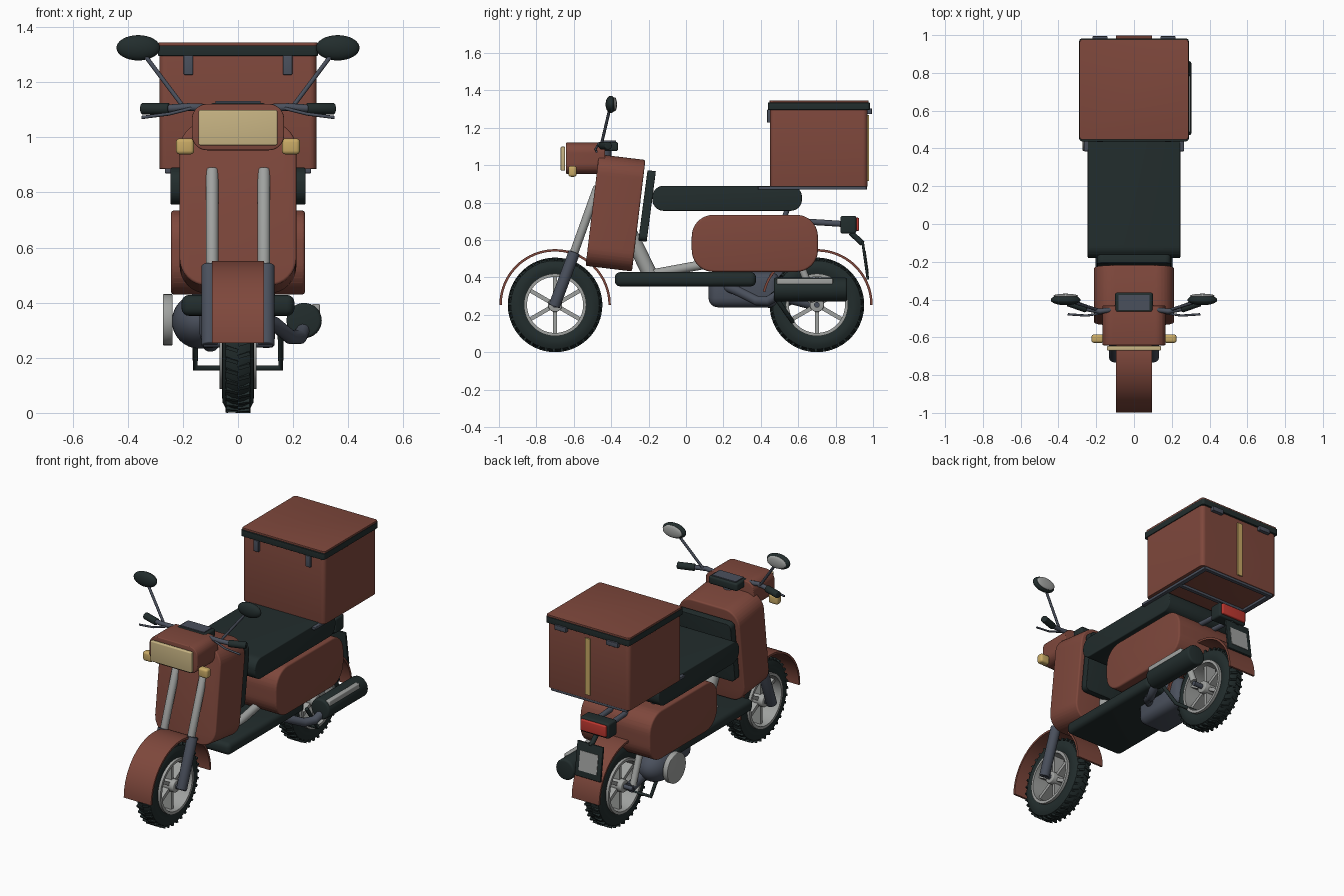
import bpy, bmesh, math
from mathutils import Matrix, Vector

if "Cube" in bpy.data.objects:
    bpy.data.objects.remove(bpy.data.objects["Cube"])


def colour(name, r, g, b):
    m = bpy.data.materials.new(name)
    m.diffuse_color = (r, g, b, 1)
    m.use_nodes = True
    m.node_tree.nodes["Principled BSDF"].inputs["Base Color"].default_value = m.diffuse_color
    return m


RED = colour("brick red paint", 0.21, 0.064, 0.045)
BLACK = colour("black rubber", 0.016, 0.026, 0.026)
STEEL = colour("blue grey metal", 0.068, 0.08, 0.108)
SILVER = colour("light grey metal", 0.35, 0.36, 0.35)
CREAM = colour("cream lens", 0.58, 0.46, 0.23)
AMBER = colour("amber lens", 0.58, 0.40, 0.13)
LAMP = colour("red lens", 0.52, 0.04, 0.03)


def finish(bm, name, mat, mirror=False):
    bmesh.ops.recalc_face_normals(bm, faces=bm.faces)
    me = bpy.data.meshes.new(name)
    bm.to_mesh(me)
    bm.free()
    ob = bpy.data.objects.new(name, me)
    bpy.context.collection.objects.link(ob)
    me.materials.append(mat)
    bpy.ops.object.select_all(action='DESELECT')
    ob.select_set(True)
    bpy.context.view_layer.objects.active = ob
    bpy.ops.object.shade_smooth_by_angle(angle=math.radians(40))
    if mirror:
        ob.modifiers.new("mirror", 'MIRROR').use_mirror_merge = False
    return ob


def bevel(bm, edges, r, seg):
    bmesh.ops.bevel(bm, geom=edges, offset=r, segments=seg, profile=0.5,
                    affect='EDGES', clamp_overlap=True)


def box(name, mat, c, size, r=0.0, side=0.0, axis=0, tilt=0.0, mirror=False, seg=4):
    """Box; side rounds the edges along axis first, then r rounds the rest."""
    bm = bmesh.new()
    bmesh.ops.create_cube(bm, size=1, matrix=Matrix.Diagonal((*size, 1)))
    if side:
        bevel(bm, [e for e in bm.edges
                   if abs((e.verts[0].co - e.verts[1].co).normalized()[axis]) > 0.9], side, 8)
        h = size[axis] / 2 - 1e-4
        rest = [e for e in bm.edges if all(abs(v.co[axis]) > h for v in e.verts)]
    else:
        rest = bm.edges[:]
    if r:
        bevel(bm, rest, r, seg)
    bm.transform(Matrix.Translation(c) @ Matrix.Rotation(tilt, 4, 'X'))
    return finish(bm, name, mat, mirror)


def rod(name, mat, a, b, r, round_=0.0, mirror=False, n=24):
    """Cylinder between two points."""
    a, b = Vector(a), Vector(b)
    d = b - a
    bm = bmesh.new()
    bmesh.ops.create_cone(bm, cap_ends=True, segments=n, radius1=r, radius2=r, depth=d.length)
    if round_:
        caps = {e for f in bm.faces if len(f.verts) > 4 for e in f.edges}
        bevel(bm, list(caps), round_, 3)
    bm.transform(Matrix.Translation((a + b) / 2) @ d.to_track_quat('Z', 'Y').to_matrix().to_4x4())
    return finish(bm, name, mat, mirror)


def ball(name, mat, c, radii, mirror=False):
    bm = bmesh.new()
    bmesh.ops.create_uvsphere(bm, u_segments=32, v_segments=16, radius=1,
                              matrix=Matrix.Translation(c) @ Matrix.Diagonal((*radii, 1)))
    return finish(bm, name, mat, mirror)


def pipe(name, mat, pts, r, sides=(1,)):
    """Bent round tube."""
    for s in sides:
        cu = bpy.data.curves.new(name, 'CURVE')
        cu.dimensions = '3D'
        cu.bevel_depth, cu.bevel_resolution, cu.use_fill_caps = r, 4, True
        sp = cu.splines.new('POLY')
        sp.points.add(len(pts) - 1)
        for p, (x, y, z) in zip(sp.points, pts):
            p.co = (s * x, y, z, 1)
        cu.materials.append(mat)
        bpy.context.collection.objects.link(bpy.data.objects.new(name, cu))


def sweep(name, mat, profile, cy, cz, a0=0, a1=360, n=64):
    """Turn an (x, radius) outline around a sideways axle."""
    full = a1 - a0 == 360
    bm = bmesh.new()
    rings = []
    for i in range(n if full else n + 1):
        a = math.radians(a0 + (a1 - a0) * i / n)
        rings.append([bm.verts.new((x, cy + r * math.cos(a), cz + r * math.sin(a)))
                      for x, r in profile])
    k = len(profile)
    for i in range(n):
        p, q = rings[i], rings[(i + 1) % len(rings)]
        for j in range(k):
            bm.faces.new((p[j], p[(j + 1) % k], q[(j + 1) % k], q[j]))
    if not full:
        bm.faces.new(rings[0])
        bm.faces.new(rings[-1])
    return finish(bm, name, mat)


# Wheels and fenders
TYRE = [(-.05, .165), (-.058, .19), (-.056, .215), (-.045, .236), (-.02, .246),
        (.02, .246), (.045, .236), (.056, .215), (.058, .19), (.05, .165)]
RIM = [(-.068, .15), (-.068, .167), (.068, .167), (.068, .15)]
FENDER = [(-.095, .285), (-.095, .298), (.095, .298), (.095, .285)]
AZ = 0.253
for tag, cy, a0, a1 in (("front", -.7, 0, 180), ("rear", .7, 0, 166)):
    sweep(tag + "_tyre", BLACK, TYRE, cy, AZ)
    sweep(tag + "_rim", SILVER, RIM, cy, AZ)
    sweep(tag + "_fender", RED, FENDER, cy, AZ, a0, a1, 40)
    rod(tag + "_hub", SILVER, (-.065, cy, AZ), (.065, cy, AZ), .038, .005)
    rod(tag + "_axle", STEEL, (-.125, cy, AZ), (.125, cy, AZ), .015)
    spokes, tread = bmesh.new(), bmesh.new()
    for i in range(6):
        turn = Matrix.Translation((0, cy, AZ)) @ Matrix.Rotation(i * math.pi / 3, 4, 'X')
        bmesh.ops.create_cube(spokes, size=1, matrix=turn @ Matrix.Translation((0, 0, .095))
                              @ Matrix.Diagonal((.07, .022, .125, 1)))
    for i in range(72):
        turn = Matrix.Translation((0, cy, AZ)) @ Matrix.Rotation(i * math.pi / 36, 4, 'X')
        bmesh.ops.create_cube(tread, size=1, matrix=turn
                              @ Matrix.Translation(((-1) ** i * .022, 0, .243))
                              @ Matrix.Rotation((-1) ** i * .3, 4, 'Z')
                              @ Matrix.Diagonal((.045, .013, .019, 1)))
    finish(spokes, tag + "_spokes", SILVER)
    finish(tread, tag + "_tread", BLACK)

# Front fork
rod("fork_lower", STEEL, (.102, -.705, .245), (.102, -.597, .535), .031, .004, True)
rod("fork_upper", SILVER, (.094, -.61, .50), (.094, -.472, .885), .023, .006, True)

# Front shield, leg guard, frame and floor
box("front_shield", RED, (0, -.377, .745), (.424, .25, .6), .075, .1, 1, -.12, seg=6)
box("leg_guard", BLACK, (0, -.208, .782), (.39, .045, .38), .012, .03, 1, -.13)
rod("down_tube", SILVER, (0, -.32, .68), (0, -.19, .41), .04)
rod("floor_frame_tube", SILVER, (.08, -.17, .42), (.08, .1, .47), .025, mirror=True)
box("floorboard", BLACK, (0, -.003, .39), (.41, .755, .076), .028)

# Seat and rear body
box("seat", BLACK, (0, .22, .823), (.49, .80, .134), .03, .06, 0)
box("rear_body", RED, (0, .368, .582), (.486, .675, .305), .06, .115, 0, seg=6)

# Headlamp housing, lamps and indicators
box("headlamp_housing", RED, (0, -.537, 1.037), (.335, .21, .168), .03, .055, 1)
box("headlamp_lens", CREAM, (0, -.658, 1.035), (.286, .024, .128), .006)
box("front_indicator", AMBER, (.192, -.607, .967), (.066, .045, .058), .014, mirror=True)
rod("steering_stem", STEEL, (0, -.43, .95), (0, -.44, 1.09), .04)

# Handlebars, controls and mirrors
box("instrument_case", BLACK, (0, -.415, 1.1), (.2, .105, .05), .012)
box("instrument_screen", STEEL, (0, -.415, 1.127), (.165, .08, .008))
pipe("handlebar", STEEL, [(.06, -.43, 1.09), (.13, -.455, 1.108), (.18, -.462, 1.11),
                          (.27, -.445, 1.104)], .014, (-1, 1))
rod("grip", BLACK, (.25, -.449, 1.104), (.35, -.415, 1.104), .021, .005, True)
pipe("brake_lever", STEEL, [(.17, -.472, 1.105), (.25, -.485, 1.085), (.35, -.478, 1.072)],
     .006, (-1, 1))
pipe("mirror_stem", STEEL, [(.19, -.455, 1.1), (.34, -.408, 1.3)], .008, (-1, 1))
ball("mirror_shell", BLACK, (.362, -.402, 1.325), (.079, .028, .046), True)
ball("mirror_glass", SILVER, (.362, -.381, 1.325), (.066, .012, .037), True)

# Delivery box with lid, latches and rack
box("cargo_box", RED, (0, .71, 1.093), (.57, .52, .415), .015, .025, 2)
box("lid_rim", BLACK, (0, .71, 1.315), (.58, .545, .038), .008, .015, 2)
box("lid_top", RED, (0, .712, 1.337), (.576, .53, .016), .004, .015, 2)
box("lid_latch", STEEL, (.18, .443, 1.262), (.034, .018, .07), .003, mirror=True)
box("lid_hinge", STEEL, (.18, .982, 1.288), (.08, .024, .03), .003, mirror=True)
box("box_stripe", AMBER, (0, .974, 1.092), (.035, .009, .355))
box("rack_rail", STEEL, (.25, .675, .878), (.03, .58, .018), .004, mirror=True)
for y in (.47, .71, .955):
    box("rack_bar", STEEL, (0, y, .878), (.52, .025, .018), .004)
rod("rack_support", STEEL, (.15, .52, .7), (.15, .58, .88), .014, mirror=True)

# Tail lamp and plate
rod("tail_bracket", STEEL, (.05, .62, .70), (.05, .85, .685), .016, mirror=True)
box("tail_lamp_case", BLACK, (0, .868, .682), (.2, .085, .095), .012)
box("tail_lamp_lens", LAMP, (0, .914, .684), (.175, .022, .07), .006)
box("plate_holder", BLACK, (0, .958, .492), (.18, .014, .21), .004, tilt=.14)
box("number_plate_blank", SILVER, (0, .965, .485), (.125, .008, .12), tilt=.14)
rod("plate_arm", BLACK, (0, .88, .64), (0, .945, .58), .015)

# Engine and drive
box("engine_block", STEEL, (-.03, .31, .335), (.22, .38, .19), .05)
ball("crankcase", STEEL, (-.14, .48, .333), (.1, .14, .1))
rod("fan_cover", SILVER, (-.272, .48, .338), (-.238, .48, .338), .093, .004, n=32)
rod("swing_arm", STEEL, (-.1, .48, .31), (-.1, .7, AZ), .032)
rod("rear_shock", SILVER, (.115, .69, .27), (.115, .6, .5), .02, mirror=True)

# Exhaust
rod("muffler", BLACK, (.24, .47, .335), (.24, .862, .335), .064, .012, n=32)
box("heat_shield", SILVER, (.283, .635, .378), (.03, .3, .034), .006)
pipe("exhaust_pipe", STEEL, [(.06, .22, .35), (.13, .28, .325), (.19, .38, .275),
                             (.225, .44, .275), (.24, .5, .31)], .026)

# Centre stand
pipe("centre_stand", BLACK, [(-.155, .46, .32), (-.155, .57, .163), (.155, .57, .163),
                             (.155, .46, .32)], .012)
